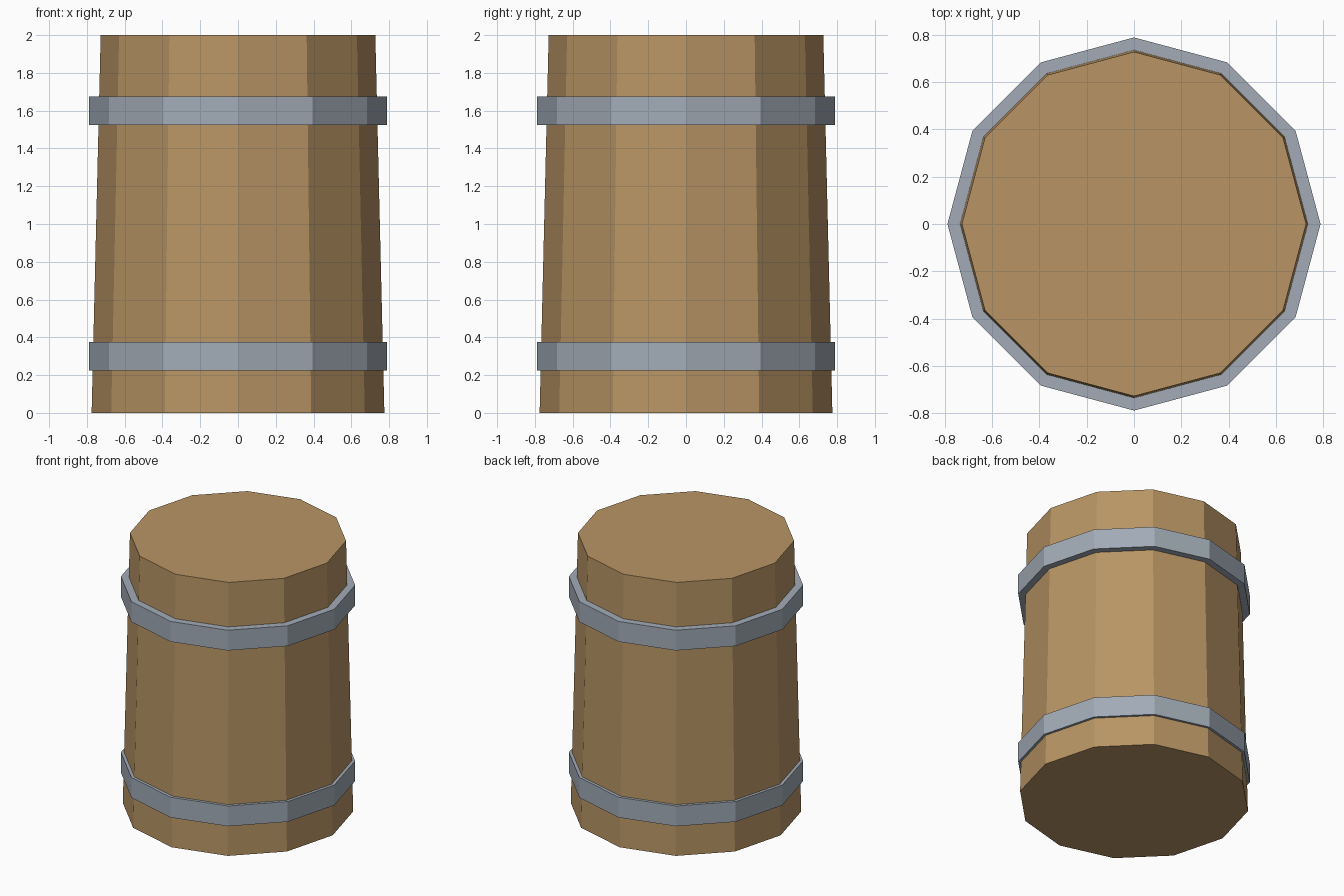
import bpy

if "Cube" in bpy.data.objects:
    bpy.data.objects.remove(bpy.data.objects["Cube"])

SIDES = 12


def material(name, rgb):
    mat = bpy.data.materials.new(name)
    mat.diffuse_color = (*rgb, 1)
    mat.use_nodes = True
    mat.node_tree.nodes["Principled BSDF"].inputs["Base Color"].default_value = mat.diffuse_color
    return mat


def drum(name, r_bottom, r_top, z0, z1, mat):
    """Upright twelve-sided prism with a corner on the +x axis."""
    bpy.ops.mesh.primitive_cone_add(
        vertices=SIDES, radius1=r_bottom, radius2=r_top,
        depth=z1 - z0, location=(0, 0, (z0 + z1) / 2))
    obj = bpy.context.object
    obj.name = name
    obj.data.materials.append(mat)
    return obj


wood = material("wood", (0.48, 0.30, 0.13))
iron = material("iron", (0.36, 0.41, 0.47))

# Tapered wooden body
drum("barrel_body", 0.775, 0.727, 0, 2, wood)

# Two metal hoops
for name, z in (("lower_hoop", 0.30), ("upper_hoop", 1.60)):
    drum(name, 0.788, 0.788, z - 0.075, z + 0.075, iron)
